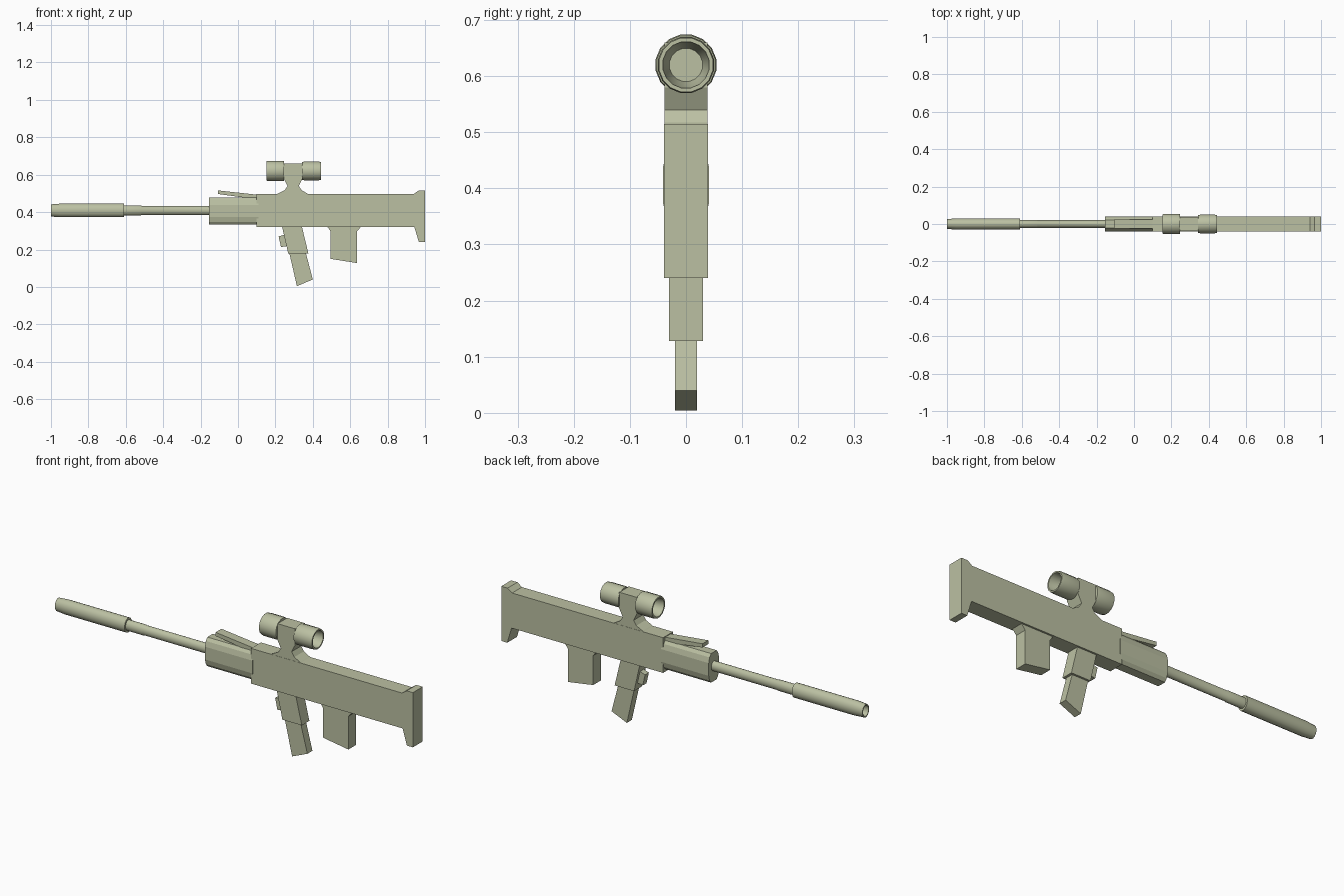
import bpy, bmesh, math

cube = bpy.data.objects.get("Cube")
if cube:
    bpy.data.objects.remove(cube, do_unlink=True)

SAGE = (0.50, 0.53, 0.365, 1.0)
mat = bpy.data.materials.new("sage_green")
mat.use_nodes = True
mat.diffuse_color = SAGE
mat.node_tree.nodes["Principled BSDF"].inputs["Base Color"].default_value = SAGE


def finish(name, bm, smooth=False):
    bmesh.ops.recalc_face_normals(bm, faces=bm.faces)
    mesh = bpy.data.meshes.new(name)
    bm.to_mesh(mesh)
    bm.free()
    mesh.materials.append(mat)
    obj = bpy.data.objects.new(name, mesh)
    bpy.context.collection.objects.link(obj)
    if smooth:
        bpy.ops.object.select_all(action='DESELECT')
        obj.select_set(True)
        bpy.context.view_layer.objects.active = obj
        bpy.ops.object.shade_smooth_by_angle(angle=math.radians(35))
    return obj


def extrude(name, points, offset, smooth=False):
    """Closed prism from a planar outline pushed along an offset."""
    bm = bmesh.new()
    face = bm.faces.new([bm.verts.new(p) for p in points])
    res = bmesh.ops.extrude_face_region(bm, geom=[face], use_keep_orig=True)
    verts = [g for g in res["geom"] if isinstance(g, bmesh.types.BMVert)]
    bmesh.ops.translate(bm, verts=verts, vec=offset)
    return finish(name, bm, smooth)


def slab(name, outline, half):
    """Side outline (x, z) with a symmetric width."""
    return extrude(name, [(x, -half, z) for x, z in outline], (0, 2 * half, 0))


def lathe(name, profile, z, sides=16, squash=1.0):
    """Profile (x, radius) turned around a lengthwise axis, capped at both ends."""
    bm = bmesh.new()
    rings = []
    for x, r in profile:
        angles = [2 * math.pi * (i + 0.5) / sides for i in range(sides)]
        rings.append([bm.verts.new((x, r * squash * math.cos(a), z + r * math.sin(a)))
                      for a in angles])
    for a, b in zip(rings, rings[1:]):
        for i in range(sides):
            j = (i + 1) % sides
            bm.faces.new((a[i], a[j], b[j], b[i]))
    bm.faces.new(rings[0])
    bm.faces.new(rings[-1])
    return finish(name, bm, True)


# Body with shoulder plate
slab("body", [(0.10, 0.32), (0.10, 0.497), (0.94, 0.497), (0.965, 0.515),
              (1.0, 0.515), (1.0, 0.24), (0.967, 0.24), (0.943, 0.32)], 0.039)

# Waisted scope mount
slab("scope_mount", [(0.20, 0.49), (0.215, 0.50), (0.25, 0.517), (0.265, 0.54),
                     (0.245, 0.58), (0.245, 0.66), (0.345, 0.66), (0.345, 0.58),
                     (0.325, 0.54), (0.34, 0.517), (0.37, 0.50), (0.385, 0.49)], 0.038)

# Scope cups, open at their outer ends
SCOPE_Z = 0.62
lathe("scope_front", [(0.247, 0.053), (0.235, 0.055), (0.165, 0.055), (0.153, 0.053),
                      (0.153, 0.045), (0.18, 0.041), (0.215, 0.03)], SCOPE_Z)
lathe("scope_rear", [(0.343, 0.049), (0.355, 0.051), (0.43, 0.051), (0.445, 0.049),
                     (0.445, 0.042), (0.42, 0.039), (0.385, 0.03)], SCOPE_Z)

# Rounded handguard
quarter = [(0.041, 0.032), (0.034, 0.058), (0.022, 0.073)]
half = quarter + [(-y, z) for y, z in reversed(quarter)]
ring = half + [(-y, -z) for y, z in half]
extrude("handguard", [(-0.155, y, 0.406 + z) for y, z in ring], (0.265, 0, 0))

# Raised sight bar
slab("sight_bar", [(-0.108, 0.497), (-0.108, 0.516), (0.105, 0.493), (0.105, 0.468)], 0.023)

# Barrel and muzzle sleeve
BARREL_Z = 0.409
lathe("barrel", [(-0.63, 0.027), (-0.52, 0.027), (-0.515, 0.025), (-0.15, 0.025)],
      BARREL_Z, squash=0.82)
lathe("muzzle_sleeve", [(-0.61, 0.025), (-0.61, 0.037), (-0.95, 0.037), (-1.0, 0.033),
                        (-1.0, 0.027), (-0.95, 0.025)], BARREL_Z, squash=0.82)

# Rear magazine block
slab("rear_block", [(0.475, 0.325), (0.495, 0.298), (0.495, 0.15), (0.635, 0.128),
                    (0.635, 0.295), (0.66, 0.325)], 0.03)

# Slanted grip with collar and trigger
slab("grip_collar", [(0.235, 0.325), (0.268, 0.18), (0.376, 0.18), (0.341, 0.325)], 0.03)
slab("grip", [(0.27, 0.20), (0.315, 0.004), (0.40, 0.04), (0.358, 0.20)], 0.02)
slab("trigger", [(0.217, 0.27), (0.23, 0.213), (0.27, 0.22), (0.255, 0.282)], 0.015)
